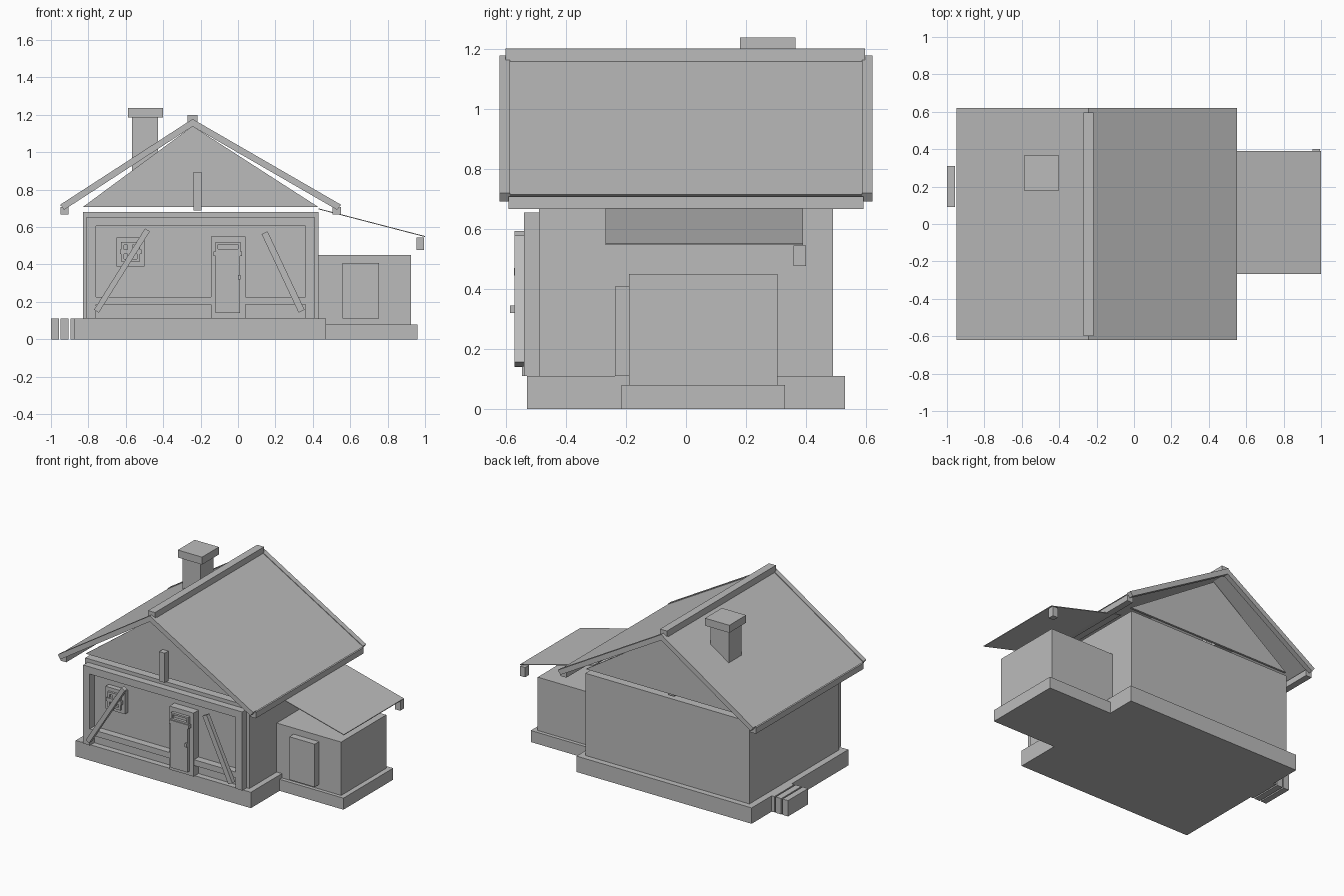
import bpy, bmesh
from mathutils import Vector

cube = bpy.data.objects.get("Cube")
if cube:
    bpy.data.objects.remove(cube, do_unlink=True)

grey = bpy.data.materials.new("plain grey")
grey.use_nodes = True
GREY = (0.5, 0.5, 0.5, 1)
grey.diffuse_color = GREY
grey.node_tree.nodes["Principled BSDF"].inputs["Base Color"].default_value = GREY


def finish(name, bm):
    mesh = bpy.data.meshes.new(name)
    bmesh.ops.recalc_face_normals(bm, faces=bm.faces)
    bm.to_mesh(mesh)
    bm.free()
    mesh.materials.append(grey)
    obj = bpy.data.objects.new(name, mesh)
    bpy.context.collection.objects.link(obj)
    return obj


def box(name, x, y, z):
    """Box from its low and high limit on each axis."""
    bm = bmesh.new()
    bmesh.ops.create_cube(bm, size=1)
    for v in bm.verts:
        v.co = [lim[0] if c < 0 else lim[1] for c, lim in zip(v.co, (x, y, z))]
    return finish(name, bm)


def prism(name, outline, y):
    """Extrude an x-z outline along y."""
    bm = bmesh.new()
    face = bm.faces.new([bm.verts.new((px, y[0], pz)) for px, pz in outline])
    out = bmesh.ops.extrude_face_region(bm, geom=[face])["geom"]
    verts = [g for g in out if isinstance(g, bmesh.types.BMVert)]
    bmesh.ops.translate(bm, verts=verts, vec=(0, y[1] - y[0], 0))
    return finish(name, bm)


def strip(name, a, b, width, y):
    """Straight plank between two x-z points."""
    a, b = Vector(a), Vector(b)
    side = (b - a).orthogonal().normalized() * width / 2
    return prism(name, [a + side, b + side, b - side, a - side], y)


def frame(name, x, z, w, y):
    """Rectangular surround of four boards."""
    for side, lo in (("left", x[1] - w), ("right", x[0])):
        box(f"{name}_{side}", (lo, lo + w), y, z)
    for side, lo in (("top", z[1] - w), ("bottom", z[0])):
        box(f"{name}_{side}", (x[0] + w, x[1] - w), y, (lo, lo + w))


# Main house body
box("plinth", (-0.875, 0.47), (-0.53, 0.53), (0, 0.11))
box("house_walls", (-0.83, 0.43), (-0.49, 0.49), (0.11, 0.68))

# Front timber framing
TIMBER = (-0.54, -0.49)
for name, x in (("right", -0.81), ("left", 0.36)):
    box(f"{name}_corner_post", (x, x + 0.05), TIMBER, (0.11, 0.655))
box("top_beam", (-0.76, 0.36), TIMBER, (0.605, 0.655))
for name, x in (("right", (-0.76, -0.145)), ("left", (0.04, 0.36))):
    box(f"{name}_rail", x, TIMBER, (0.185, 0.225))
strip("right_brace", (-0.757, 0.15), (-0.484, 0.585), 0.03, (-0.57, -0.54))
strip("left_brace", (0.142, 0.57), (0.34, 0.15), 0.035, (-0.57, -0.54))

# Front door
box("door_surround", (-0.145, 0.04), (-0.545, -0.49), (0.11, 0.55))
box("door_panel", (-0.12, 0.01), (-0.57, -0.545), (0.14, 0.445))
frame("door_window", (-0.12, 0.013), (0.47, 0.52), 0.012, (-0.565, -0.545))
box("door_ledge", (-0.13, 0.022), (-0.572, -0.545), (0.445, 0.47))
box("door_handle", (0, 0.014), (-0.585, -0.57), (0.32, 0.345))

# Front window
box("window_board", (-0.65, -0.5), (-0.525, -0.49), (0.39, 0.545))
frame("window_surround", (-0.625, -0.525), (0.415, 0.52), 0.015, (-0.54, -0.525))
box("window_crossbar", (-0.63, -0.515), (-0.545, -0.525), (0.455, 0.48))
box("window_upright", (-0.59, -0.565), (-0.54, -0.525), (0.415, 0.52))

# Gables and king posts
APEX = -0.243
for name, y in (("front", (-0.485, -0.47)), ("back", (0.47, 0.485))):
    prism(f"{name}_gable", [(-0.83, 0.707), (0.43, 0.707), (APEX, 1.14)], y)
box("front_king_post", (-0.238, -0.195), (-0.525, -0.485), (0.69, 0.895))
box("back_king_post", (-0.238, -0.195), (0.43, 0.47), (0.69, 0.895))

# Roof slopes, barge boards and eave beams
RIDGE, EAVE = 1.178, 0.72
for name, x, inward in (("right", -0.95, 1), ("left", 0.55, -1)):
    def slope(top, thick):
        foot = x + inward * 0.02
        return [(x, EAVE - top), (APEX, RIDGE - top),
                (APEX, RIDGE - top - thick), (foot, EAVE - top - thick + 0.012)]
    prism(f"{name}_roof_slope", slope(0.005, 0.02), (-0.585, 0.585))
    for end, y in (("front", (-0.62, -0.585)), ("back", (0.585, 0.62))):
        prism(f"{name}_{end}_barge_board", slope(0, 0.04), y)
    beam = sorted((x, x + inward * 0.045))
    box(f"{name}_eave_beam", beam, (-0.59, 0.59), (0.667, 0.708))
box("ridge_cap", (-0.27, -0.217), (-0.6, 0.595), (1.15, 1.2))

# Chimney
box("chimney", (-0.568, -0.428), (0.2, 0.342), (0.85, 1.185))
box("chimney_cap", (-0.588, -0.402), (0.18, 0.365), (1.185, 1.237))

# Side annex with lean-to roof
box("annex_plinth", (0.47, 0.96), (-0.215, 0.33), (0, 0.08))
box("annex_walls", (0.43, 0.925), (-0.19, 0.305), (0.08, 0.45))
box("annex_door", (0.56, 0.755), (-0.237, -0.19), (0.11, 0.408))
prism("annex_roof", [(0.43, 0.7), (1, 0.552), (1, 0.547), (0.43, 0.695)], (-0.268, 0.39))
box("annex_roof_post", (0.955, 0.995), (0.358, 0.4), (0.477, 0.545))

# Slabs stacked beside the plinth
for i, x in enumerate(((-1, -0.958), (-0.948, -0.905), (-0.895, -0.875))):
    box(f"side_slab_{i + 1}", x, (0.09, 0.31), (0, 0.11))
